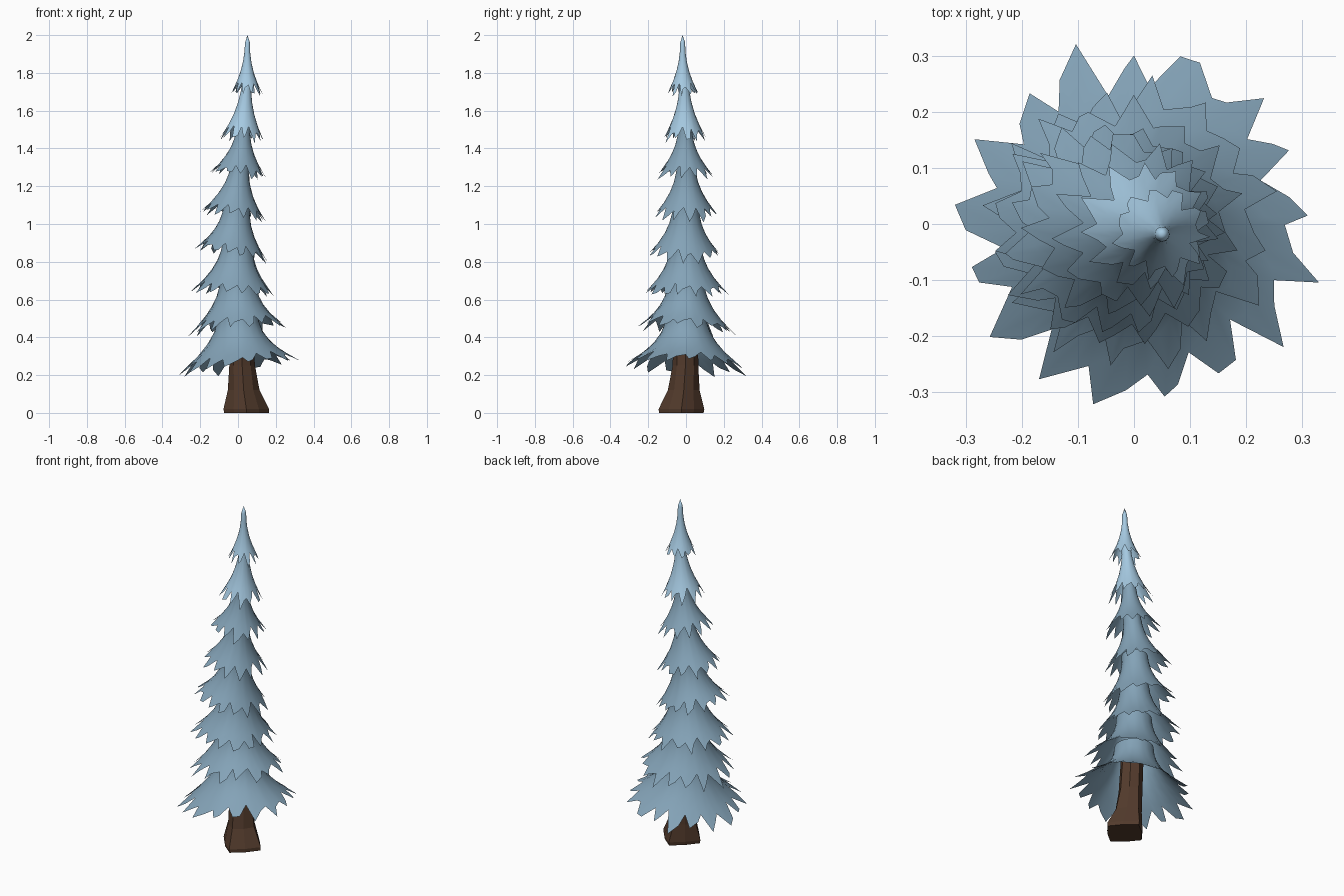
import bpy, bmesh, math, random
from mathutils import Vector

random.seed(7)
if "Cube" in bpy.data.objects:
    bpy.data.objects.remove(bpy.data.objects["Cube"], do_unlink=True)


def material(name, rgb):
    m = bpy.data.materials.new(name)
    m.use_nodes = True
    m.diffuse_color = (*rgb, 1)
    m.node_tree.nodes["Principled BSDF"].inputs["Base Color"].default_value = (*rgb, 1)
    return m


blue = material("dusty blue needles", (0.23, 0.365, 0.475))
pale = material("pale blue needles", (0.38, 0.59, 0.76))
brown = material("brown bark", (0.085, 0.043, 0.025))


def finish(name, bm, mat, angle):
    mesh = bpy.data.meshes.new(name)
    bm.to_mesh(mesh)
    bm.free()
    mesh.materials.append(mat)
    ob = bpy.data.objects.new(name, mesh)
    bpy.context.collection.objects.link(ob)
    bpy.ops.object.select_all(action="DESELECT")
    ob.select_set(True)
    bpy.context.view_layer.objects.active = ob
    if angle:
        bpy.ops.object.shade_smooth_by_angle(angle=math.radians(angle))
    return ob


def bridge(bm, low, high):
    n = len(low)
    for i in range(n):
        j = (i + 1) % n
        bm.faces.new((low[i], low[j], high[j], high[i]))


def bough_tier(name, mat, teeth, neck, hem, tilt):
    """Flared skirt with a ragged hem and a pointed top; neck and hem are (x, y, z, radius)."""
    bm = bmesh.new()
    a, b = Vector(neck[:3]), Vector(hem[:3])
    step = math.tau / (teeth * 3)
    start = random.random()
    columns = []
    for i in range(teeth * 3):
        reach = (0.83, 1.01, 0.93)[i % 3] + random.uniform(-0.06, 0.05)
        base = start + i * step
        columns.append((base, base + random.uniform(-0.35, 0.35) * step, reach))
    rows = []
    for s in (0, 0.2, 0.4, 0.6, 0.8, 1):
        row = []
        for base, ang, reach in columns:
            t = s * reach
            th = base + (ang - base) * s
            r = neck[3] + (hem[3] - neck[3]) * t ** 2.1
            p = a.lerp(b, t) + Vector((math.cos(th) * r, math.sin(th) * r, 0))
            p.z += t * t * (tilt[0] * math.cos(th) + tilt[1] * math.sin(th))
            row.append(bm.verts.new(p))
        rows.append(row)
    for upper, lower in zip(rows, rows[1:]):
        bridge(bm, lower, upper)
    tip = bm.verts.new(a + Vector((0, 0, 0.04)))
    top = rows[0]
    for i in range(len(top)):
        bm.faces.new((top[i - 1], top[i], tip))
    return finish(name, bm, mat, 40)


# Boughs from the ground up: teeth, neck, hem, hem tilt
tiers = [
    (17, (0.0, 0.0, 0.53, 0.105), (0.005, 0.0, 0.24, 0.32), (0.04, -0.02)),
    (16, (0.0, 0.0, 0.71, 0.095), (-0.005, 0.0, 0.44, 0.252), (0.025, -0.02)),
    (16, (0.0, 0.0, 0.91, 0.08), (-0.03, 0.0, 0.635, 0.22), (-0.01, 0.0)),
    (15, (-0.005, 0.0, 1.10, 0.07), (-0.04, -0.01, 0.835, 0.195), (-0.035, 0.0)),
    (14, (0.015, 0.0, 1.33, 0.048), (-0.03, 0.0, 1.045, 0.17), (-0.02, 0.0)),
    (13, (0.03, -0.005, 1.52, 0.036), (0.005, -0.005, 1.26, 0.147), (-0.02, 0.0)),
    (12, (0.048, -0.01, 1.77, 0.024), (0.022, -0.005, 1.45, 0.115), (-0.01, 0.0)),
    (11, (0.05, -0.018, 1.96, 0.013), (0.045, -0.016, 1.69, 0.083), (0.0, 0.0)),
]
for k, (teeth, neck, hem, tilt) in enumerate(tiers):
    bough_tier(f"bough_tier_{k + 1}", pale if k > 5 else blue, teeth, neck, hem, tilt)

# Faceted diamond-section trunk with a splayed foot
bm = bmesh.new()
rings = []
for x, y, z, r, corner in [(0.045, -0.025, 0.0, 0.118, 0.78), (0.044, -0.024, 0.02, 0.121, 0.78),
                           (0.03, -0.012, 0.12, 0.084, 0.86), (0.022, -0.003, 0.25, 0.068, 0.94),
                           (0.01, 0.0, 0.5, 0.064, 0.94)]:
    ring = []
    for i in range(8):
        th = math.tau * i / 8
        rr = r * (corner if i % 2 else 1)
        ring.append(bm.verts.new((x + rr * math.cos(th), y + rr * math.sin(th), z)))
    rings.append(ring)
for low, high in zip(rings, rings[1:]):
    bridge(bm, low, high)
bm.faces.new(rings[0][::-1])
bm.faces.new(rings[-1])
finish("trunk", bm, brown, 0)
